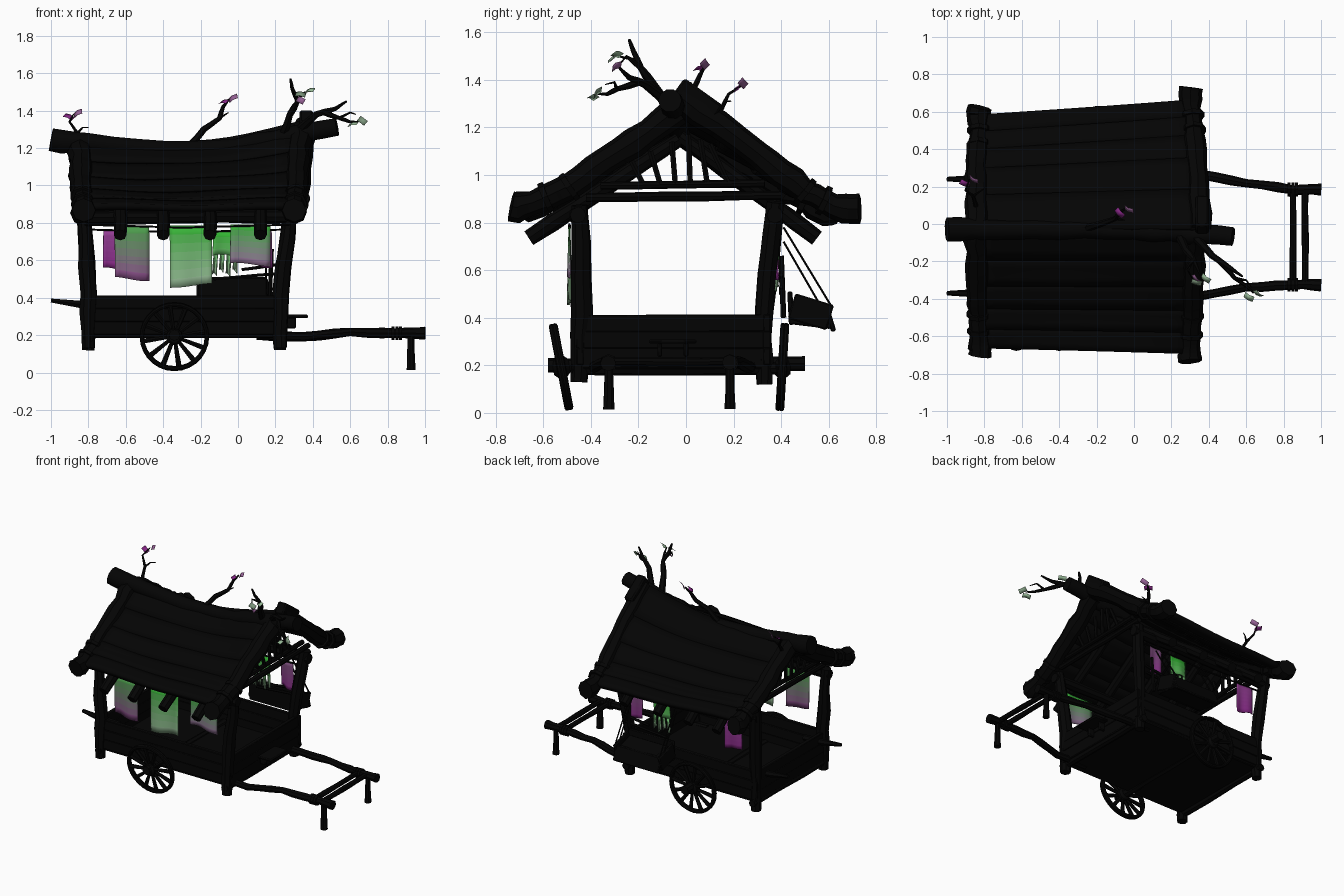
import bpy, bmesh, math, random
from mathutils import Vector, Matrix, Euler

if "Cube" in bpy.data.objects:
    bpy.data.objects.remove(bpy.data.objects["Cube"])

random.seed(4)
mats = {}

def mat(c):
    key = tuple(round(v, 4) for v in c)
    if key not in mats:
        mats[key] = bpy.data.materials.new("colour_%d" % len(mats))
        mats[key].diffuse_color = (*key, 1)
    return mats[key]

DARK = (0.0012, 0.0012, 0.0012)
GREEN, PALE, PURPLE = (0.02, 0.45, 0.02), (0.32, 0.5, 0.32), (0.24, 0.02, 0.24)

def add(name, mesh, *colours):
    ob = bpy.data.objects.new(name, mesh)
    bpy.context.collection.objects.link(ob)
    for c in colours or (DARK,):
        mesh.materials.append(mat(c))
    return ob

def tube(name, pts, radii, res=2, rough=0, cyclic=False, M=Matrix()):
    """Round log along a path; rough > 0 subdivides it and makes it uneven."""
    pts = [M @ Vector(p) for p in pts]
    if not isinstance(radii, (list, tuple)):
        radii = [radii] * len(pts)
    if rough:
        p2, r2 = [pts[0]], [radii[0]]
        for i in range(len(pts) - 1):
            for k in range(1, rough + 1):
                t, r = k / rough, radii[i] + (radii[i + 1] - radii[i]) * k / rough
                jit = Vector([random.uniform(-.1, .1) * r for _ in range(3)])
                p2.append(pts[i].lerp(pts[i + 1], t) + jit)
                r2.append(r * random.uniform(.9, 1.1))
        pts, radii = p2, r2
    cu = bpy.data.curves.new(name, 'CURVE')
    cu.dimensions, cu.bevel_depth, cu.bevel_resolution, cu.use_fill_caps = '3D', 1, res, True
    sp = cu.splines.new('POLY')
    sp.points.add(len(pts) - 1)
    sp.use_cyclic_u = cyclic
    for q, p, r in zip(sp.points, pts, radii):
        q.co, q.radius = (*p, 1), r
    tmp = bpy.data.objects.new("tmp", cu)
    bpy.context.collection.objects.link(tmp)
    mesh = bpy.data.meshes.new_from_object(tmp.evaluated_get(bpy.context.evaluated_depsgraph_get()))
    bpy.data.objects.remove(tmp)
    mesh.materials.clear()
    return add(name, mesh)

def box(name, c, size, rot=(0, 0, 0), bevel=.006):
    bm = bmesh.new()
    bmesh.ops.create_cube(bm, size=1, matrix=Matrix.LocRotScale(Vector(c), Euler(rot), Vector(size)))
    if bevel:
        bmesh.ops.bevel(bm, geom=bm.edges[:], offset=bevel, segments=1, affect='EDGES')
    me = bpy.data.meshes.new(name)
    bm.to_mesh(me)
    bm.free()
    return add(name, me)

def sheet(name, nu, nv, fn, thick, colours=None, bands=False):
    """Grid surface fn(u, v) with thickness; bands colours each row."""
    bm = bmesh.new()
    g = [[bm.verts.new(fn(i / nu, j / nv)) for i in range(nu + 1)] for j in range(nv + 1)]
    for j in range(nv):
        for i in range(nu):
            f = bm.faces.new((g[j][i], g[j][i + 1], g[j + 1][i + 1], g[j + 1][i]))
            f.material_index = j if bands else 0
    me = bpy.data.meshes.new(name)
    bm.to_mesh(me)
    bm.free()
    ob = add(name, me, *(colours or [DARK]))
    m = ob.modifiers.new("thickness", 'SOLIDIFY')
    m.thickness, m.offset = thick, 0
    return ob

# tray: floor, plank walls and rear spikes
box("tray_floor", (-.28, -.05, .2), (1.08, .8, .03))
for i in range(3):
    z = .237 + i * .07
    for y in (-.445, .34):
        box("side_plank", (-.28, y, z), (1.09, .03 + .005 * (i % 2), .072), bevel=.004)
    for x in (-.81, .245):
        box("end_plank", (x, -.05, z), (.03 + .005 * (i % 2), .79, .072), (.004 * (i - 1), 0, 0), .004)
for y in (.24, -.37):
    tube("rear_spike", [(-.7, y, .36), (-.85, y, .365), (-1, y, .385)], [.022, .022, .012], 1)
box("step_tread", (.32, -.055, .3), (.11, .2, .018))
for y in (-.11, .0):
    box("step_bracket", (.285, y, .265), (.05, .02, .06))

# corner posts
for x0, x1 in ((-.8, -.825), (.225, .285)):
    tube("front_post", [(x0, -.45, .13), (x0, -.437, .42), (x1, -.447, .87)], [.036, .048, .032], 2, 3)
    tube("back_post", [(x0, .33, .12), (x0, .325, .42), (x1, .38, .89)], [.034, .042, .042], 2, 3)
    tube("floor_bearer", [(x0, -.48, .185), (x0, .38, .185)], .026, 2, 3)

# wheels and axle
tube("axle", [(-.34, -.58, .2), (-.34, .5, .205)], .03, 2, 6)
for y, tilt in ((-.525, .19), (.405, -.06)):
    M = Matrix.Translation((-.34, y, .193)) @ Matrix.Rotation(tilt, 4, 'X')
    for d in (-.007, .007):
        ring = [(.174 * math.cos(a * math.tau / 28), d, .174 * math.sin(a * math.tau / 28)) for a in range(28)]
        tube("wheel_rim", ring, .012, 2, cyclic=True, M=M)
    tube("wheel_hub", [(0, -.035, 0), (0, -.02, 0), (0, .02, 0), (0, .035, 0)], [.03, .045, .045, .03], 3, M=M)
    for k in range(12):
        a = k * math.tau / 12 + .15
        d = Vector((math.cos(a), 0, math.sin(a)))
        tube("wheel_spoke", [d * .03, d * .17], [.01, .015], 1, M=M)

# pull shafts with handle bars, bindings and prop legs
for ya, yb in ((.27, .185), (-.39, -.325)):
    s = 1 if ya > 0 else -1
    tube("shaft", [(.1, ya, .2), (.35, ya - s * .005, .19), (.6, ya - s * .05, .215), (.85, yb, .21), (1, yb, .21)],
         [.025, .025, .024, .026, .031], 2, 3)
    tube("prop_leg", [(.925, yb, .2), (.925, yb, .015)], [.018, .023], 2, 2)
    for x in (.83, .85, .87):
        tube("shaft_binding", [(x - .008, yb, .21), (x + .008, yb, .21)], .037)
for x in (.85, .915):
    tube("handle_bar", [(x, -.34, .215), (x, .2, .215)], .018, 2, 4)

# roof profile, blended between the rear (-x) and front (+x) gable
PROF = {-1: ([(-.66, .87), (-.48, .945), (-.28, 1.06), (-.02, 1.22)], [(-.69, .87), (-.49, .955), (-.28, 1.1), (-.04, 1.28)]),
        1: ([(.58, .86), (.42, .94), (.25, 1.06), (-.03, 1.23)], [(.66, .86), (.5, .935), (.3, 1.1), (-.03, 1.33)])}

def roof(side, u, s):
    """u runs rear to front, s runs eave (0) to ridge (1)."""
    ends = []
    for prof in PROF[side]:
        k = min(int(s * 3), 2)
        ends.append(Vector(prof[k]).lerp(Vector(prof[k + 1]), s * 3 - k))
    p = ends[0].lerp(ends[1], u)
    sag = .055 * math.sin(math.pi * u) * s
    right = .3 + .03 * s if side < 0 else .305 + .05 * s
    return Vector(((-.825 - .02 * s) * (1 - u) + right * u, p.x, p.y - sag))

for side in (-1, 1):
    n = 5
    for k in range(n):
        def course(u, v, k=k):
            s = min(max((k + v * 1.12 - .06) / n, 0), 1)
            wob = .005 * math.sin(u * 9 + k * 1.3)
            return roof(side, u, s) + Vector((0, 0, .012 * (1 - v) + wob))
        sheet("roof_course", 12, 3, course, .035)
    # barge logs on both gables, running past the eave
    for u in (0, 1):
        path = [roof(side, u, i / 6) + Vector((0, 0, -.005)) for i in range(7)]
        tip = path[0] + Vector((0, side * (.07 if u and side > 0 else .045), .003))
        tube("barge_log", [tip] + path, [.064, .06, .05, .054, .058, .06, .06, .062], 2, 2)
        for i in (1, 2):
            d = (path[i + 1] - path[i]).normalized() * .012
            tube("barge_binding", [path[i] - d, path[i] + d], .064)
    # rafters poking out below the eave
    for x in (-.63, -.4, -.15, .12):
        yz = [(-.66, .735), (-.45, .87), (-.03, 1.15)] if side < 0 else [(.55, .735), (.36, .88), (-.03, 1.16)]
        tube("rafter", [(x, *p) for p in yz], [.034, .034, .03], 2, 2)
    y = -.455 if side < 0 else .375
    tube("wall_beam", [(-.85, y, .828), (.32, y, .833)], .034, 2, 6)

# gable peak and ridge log
box("gable_peak", (.365, .05, 1.315), (.07, .2, .085), (-.62, 0, 0), .01)
tube("ridge_log", [(-1, -.03, 1.245), (-.8, -.03, 1.225), (-.4, -.03, 1.185), (0, -.035, 1.205), (.3, -.05, 1.27), (.53, -.07, 1.315)],
     [.064, .055, .05, .05, .055, .054], 3, 3)

# gable trusses
for x in (-.82, .29):
    tube("tie_beam", [(x, -.42, .905), (x, .4, .915)], .019, 2, 5)
    tube("collar_beam", [(x, -.36, .955), (x, .33, .965)], .016, 2, 5)
    for y0, y1, z1 in ((-.2, -.23, 1.06), (-.12, -.15, 1.1), (-.05, -.06, 1.14), (.02, .01, 1.17), (.1, .06, 1.15), (.2, .1, 1.13)):
        tube("gable_strut", [(x, y0 * .9, .96), (x, y1, z1)], .013, 1)

# hanging shelf on the back side with ropes and rails
for y, z, sy, sz, rx in ((.525, .375, .17, .025, -.12), (.605, .395, .022, .11, .3), (.44, .44, .022, .14, .05)):
    box("shelf_board", (-.03, y, z), (.37, sy, sz), (rx, 0, 0))
box("shelf_load", (-.03, .525, .43), (.33, .15, .08), (-.3, 0, 0), .02)
for x in (-.21, .15):
    box("shelf_end", (x, .525, .425), (.022, .17, .11), (-.3, 0, 0))
    tube("shelf_rope", [(x, .41, .78), (x, .61, .45)], .005, 1)
    tube("shelf_rope", [(x, .41, .72), (x, .56, .46)], .005, 1)
for z in (.52, .57):
    tube("shelf_rail", [(-.13 + (z - .52) * 3, .4, z - .02), (.23, .4, z + .01)], .009, 1, 3)
tube("shelf_upright", [(.17, .41, .4), (.18, .4, .66)], .012, 1)

# cloth lines and hanging cloths with a vertical colour fade
def cloth(name, x0, x1, y, z0, z1, top, bottom, rows=7):
    cols = [tuple(b + (a - b) * ((j + .5) / rows) for a, b in zip(top, bottom)) for j in range(rows)]
    ph = x0 * 9
    sheet(name, 8, rows, lambda u, v: (x0 + (x1 - x0) * u + .008 * (1 - v) * math.sin(ph), y + .007 * math.sin(u * 7 + ph) * (1.2 - v),
          z0 + (z1 - z0) * v + .012 * (1 - v) * math.cos(u * 3 + ph)), .004, cols, True)

tube("front_cloth_line", [(-.82, -.49, .79), (-.3, -.49, .775), (.28, -.49, .79)], .006, 1)
tube("back_cloth_line", [(-.82, .38, .765), (-.3, .38, .75), (.28, .38, .765)], .006, 1)
cloth("front_cloth", -.66, -.475, -.49, .5, .785, (.06, .36, .06), (.27, .06, .27))
cloth("front_cloth", -.365, -.14, -.49, .465, .785, GREEN, PALE)
cloth("front_cloth", -.04, .175, -.49, .575, .79, GREEN, (.3, .15, .32))
cloth("back_cloth", -.72, -.58, .38, .55, .76, (.3, .05, .3), PURPLE)
cloth("back_cloth", .08, .18, .38, .57, .76, (.2, .08, .2), PURPLE)
cloth("fringed_cloth", -.13, .0, .38, .62, .755, GREEN, (.12, .45, .12), 4)
for i in range(4):
    x = -.13 + i * .035
    cloth("fringe_strip", x, x + .022, .38, .52 + .02 * (i % 2), .63, (.12, .45, .12), PALE, 3)

# twigs on the ridge, some ending in small square leaves
LEAF = [PALE, PURPLE, (.2, .3, .2), (.3, .12, .3)]

def twig(pts, r, leaves=1):
    tube("twig", pts, [r * (1 - .75 * i / (len(pts) - 1)) for i in range(len(pts))], 1, 2)
    for k in range(leaves):
        c = Vector(pts[-1]) + Vector((.025 * (-1) ** k, -.02 * k, .005 - .02 * k))
        R = Euler([random.uniform(.5, 1.3), random.uniform(-.6, .6), random.uniform(-1, 1)]).to_matrix()
        sheet("leaf", 2, 1, lambda u, v: c + R @ Vector(((u - .5) * .055, (v - .5) * .032, .008 * math.sin(u * 3))), .002,
              [LEAF[(k + len(bpy.data.objects)) % 4]])

twig([(-.84, .08, 1.2), (-.86, .15, 1.28), (-.9, .18, 1.34), (-.88, .24, 1.38)], .014, 2)
twig([(-.86, .15, 1.28), (-.83, .17, 1.31), (-.8, .19, 1.31)], .008, 0)
twig([(-.27, -.03, 1.2), (-.18, 0, 1.3), (-.1, .03, 1.36), (-.08, .06, 1.42), (-.05, .08, 1.46)], .022, 2)
twig([(-.1, .03, 1.36), (-.05, .02, 1.39)], .009, 0)
twig([(.24, -.06, 1.27), (.28, -.14, 1.38), (.32, -.19, 1.45), (.29, -.22, 1.52), (.28, -.24, 1.57)], .024, 0)
twig([(.32, -.19, 1.45), (.34, -.24, 1.49), (.36, -.29, 1.5)], .012, 2)
twig([(.31, -.2, 1.47), (.29, -.25, 1.5), (.31, -.29, 1.45)], .009, 1)
twig([(.33, -.07, 1.3), (.42, -.17, 1.38), (.52, -.24, 1.41), (.58, -.28, 1.45)], .024, 0)
twig([(.46, -.2, 1.39), (.54, -.29, 1.36), (.6, -.33, 1.34), (.64, -.37, 1.34)], .016, 2)
twig([(.54, -.29, 1.36), (.6, -.3, 1.39), (.63, -.34, 1.38)], .009, 0)

# smooth shading with sharp edges kept
bpy.ops.object.select_all(action='SELECT')
bpy.context.view_layer.objects.active = bpy.context.selected_objects[0]
bpy.ops.object.shade_smooth_by_angle(angle=math.radians(40))

for m in bpy.data.materials:
    if m.users and not m.is_grease_pencil:
        m.use_nodes = True
        m.node_tree.nodes["Principled BSDF"].inputs["Base Color"].default_value = m.diffuse_color
